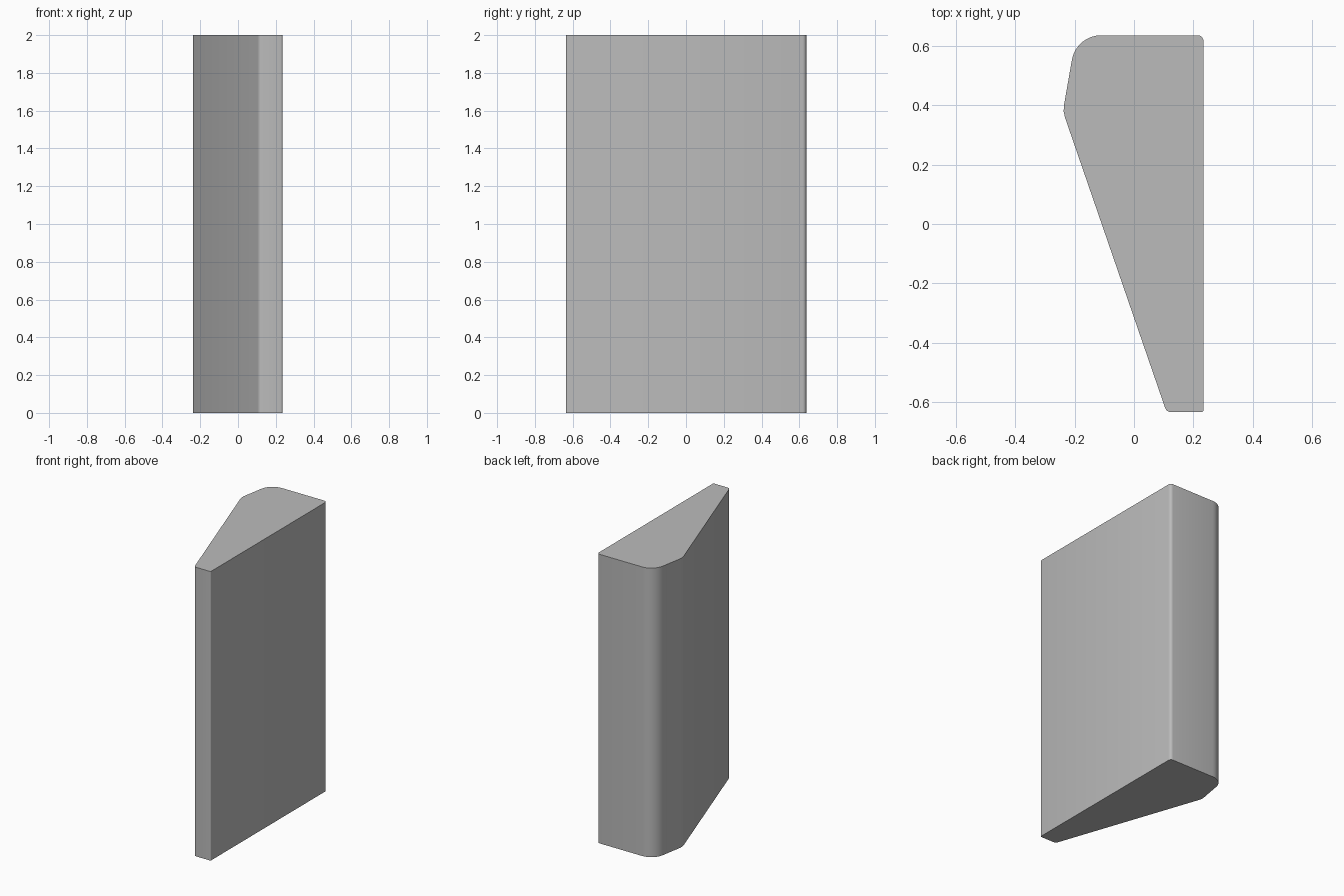
import bpy, bmesh, math
from mathutils import Vector

# Remove the default cube
cube = bpy.data.objects.get("Cube")
if cube:
    bpy.data.objects.remove(cube, do_unlink=True)

HEIGHT = 2.0

# Profile corners, counter-clockwise: x, y, fillet radius, fillet segments
CORNERS = [
    (0.11, -0.635, 0.02, 4),
    (0.235, -0.635, 0.008, 3),
    (0.235, 0.637, 0.02, 4),
    (-0.195, 0.637, 0.1, 8),
    (-0.24, 0.38, 0.08, 2),
]


def fillet(prev, corner, nxt, radius, segments):
    """Points of an arc tangent to both edges meeting at a corner."""
    a, b = (prev - corner).normalized(), (nxt - corner).normalized()
    half = a.angle(b) / 2
    centre = corner + (a + b).normalized() * radius / math.sin(half)
    start = corner + a * radius / math.tan(half) - centre
    sweep = math.pi - 2 * half
    points = []
    for i in range(segments + 1):
        t = sweep * i / segments
        c, s = math.cos(t), math.sin(t)
        points.append(centre + Vector((start.x * c - start.y * s,
                                       start.x * s + start.y * c)))
    return points


# Rounded outline
pts = [Vector(c[:2]) for c in CORNERS]
outline = []
for i, (x, y, radius, segments) in enumerate(CORNERS):
    outline += fillet(pts[i - 1], pts[i], pts[(i + 1) % len(pts)], radius, segments)

# Extrude the outline upward
bm = bmesh.new()
base = bm.faces.new([bm.verts.new((p.x, p.y, 0)) for p in outline])
result = bmesh.ops.extrude_face_region(bm, geom=[base], use_keep_orig=True)
top = [v for v in result["geom"] if isinstance(v, bmesh.types.BMVert)]
bmesh.ops.translate(bm, verts=top, vec=(0, 0, HEIGHT))
bmesh.ops.recalc_face_normals(bm, faces=bm.faces)
mesh = bpy.data.meshes.new("tapered_panel")
bm.to_mesh(mesh)
bm.free()

panel = bpy.data.objects.new("tapered_panel", mesh)
bpy.context.collection.objects.link(panel)

# Plain grey material
grey = bpy.data.materials.new("plain_grey")
grey.use_nodes = True
colour = (0.5, 0.5, 0.5, 1)
grey.diffuse_color = colour
for node in grey.node_tree.nodes:
    if node.type == "BSDF_PRINCIPLED":
        node.inputs["Base Color"].default_value = colour
mesh.materials.append(grey)

# Smooth the rounded corners, keep the end caps crisp
bpy.ops.object.select_all(action="DESELECT")
panel.select_set(True)
bpy.context.view_layer.objects.active = panel
bpy.ops.object.shade_smooth_by_angle(angle=math.radians(35))
